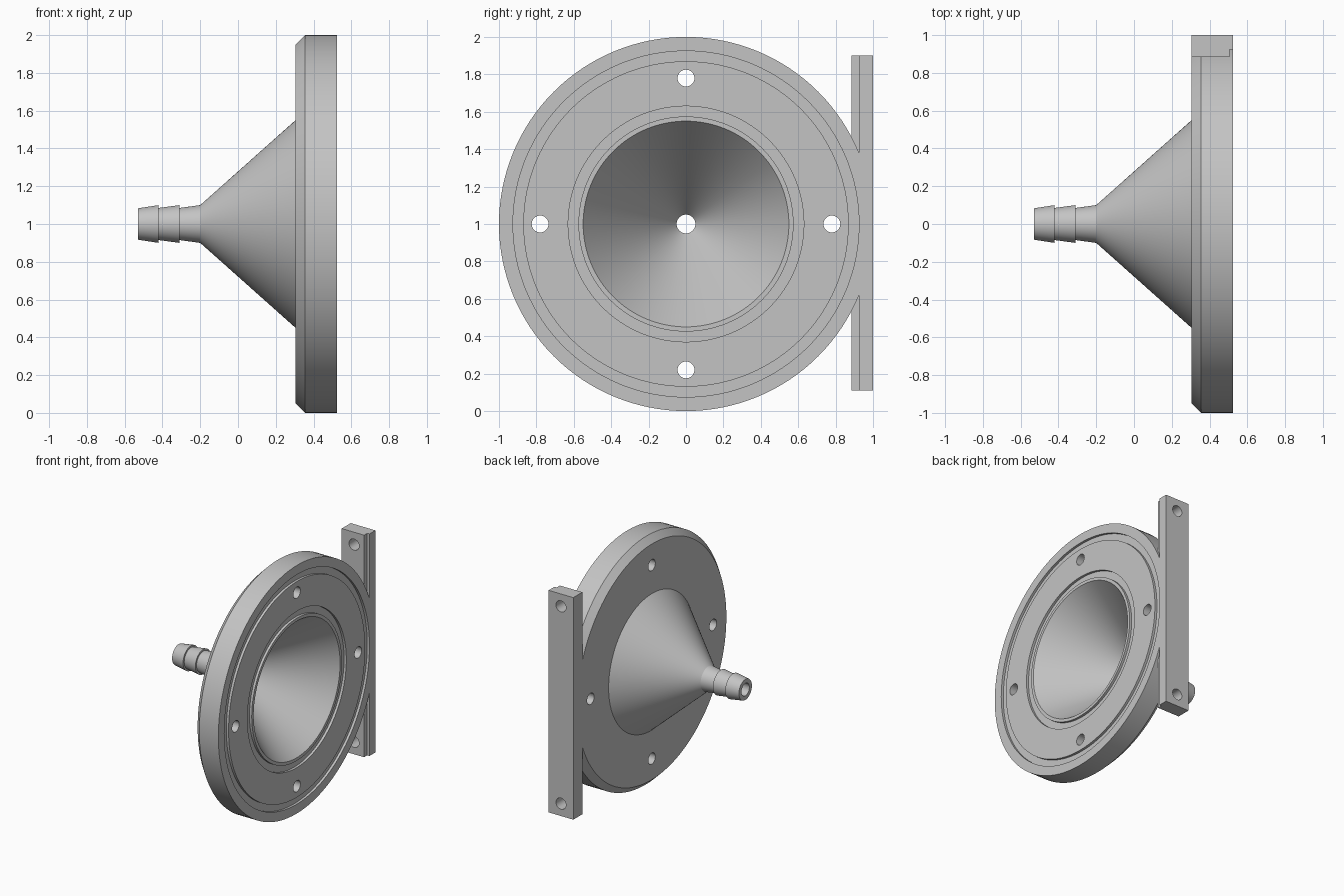
import bpy, bmesh, math
from mathutils import Matrix, Vector

cube = bpy.data.objects.get("Cube")
if cube:
    bpy.data.objects.remove(cube, do_unlink=True)

grey = bpy.data.materials.new("plain_grey")
grey.use_nodes = True
colour = (0.55, 0.55, 0.55, 1)
grey.diffuse_color = colour
grey.node_tree.nodes["Principled BSDF"].inputs["Base Color"].default_value = colour

BACK, FACE = 0.305, 0.525      # flange back and sealing face along x
FLOOR = FACE - 0.02            # bottom of the seal grooves
HOLE = 0.045


def make_object(name, bm):
    bmesh.ops.recalc_face_normals(bm, faces=bm.faces[:])
    mesh = bpy.data.meshes.new(name)
    bm.to_mesh(mesh)
    bm.free()
    mesh.materials.append(grey)
    obj = bpy.data.objects.new(name, mesh)
    bpy.context.collection.objects.link(obj)
    return obj


def revolve(name, profile, steps=128):
    """Spin a closed (x, radius) profile around the x axis at z = 1."""
    bm = bmesh.new()
    verts = [bm.verts.new((x, 0, 1 + r)) for x, r in profile]
    edges = [bm.edges.new((v, verts[i - 1])) for i, v in enumerate(verts)]
    bmesh.ops.spin(bm, geom=verts + edges, cent=(0, 0, 1), axis=(1, 0, 0),
                   angle=math.tau, steps=steps, use_merge=True)
    bmesh.ops.remove_doubles(bm, verts=bm.verts[:], dist=1e-5)
    return make_object(name, bm)


def drill(target, centres, axis):
    """Cut round holes through the target along the given axis."""
    bm = bmesh.new()
    turn = Vector((0, 0, 1)).rotation_difference(axis).to_matrix().to_4x4()
    for c in centres:
        bmesh.ops.create_cone(bm, cap_ends=True, segments=32, radius1=HOLE,
                              radius2=HOLE, depth=0.4,
                              matrix=Matrix.Translation(c) @ turn)
    cutter = make_object(target.name + "_hole_cutter", bm)
    cutter.hide_render = True
    mod = target.modifiers.new("holes", "BOOLEAN")
    mod.operation, mod.solver, mod.object = "DIFFERENCE", "EXACT", cutter
    bpy.context.view_layer.objects.active = target
    bpy.ops.object.modifier_apply(modifier=mod.name)
    bpy.data.objects.remove(cutter, do_unlink=True)


# Hose barbs, funnel, chamfered flange and bore in one turned profile
profile = [(-0.53, 0.05), (-0.53, 0.083), (-0.42, 0.1), (-0.42, 0.085),
           (-0.31, 0.1), (-0.31, 0.085), (-0.2, 0.1),
           (BACK, 0.55), (BACK, 0.95), (BACK + 0.05, 1), (FACE, 1)]
# Two seal grooves on the sealing face
for outer, inner in ((0.925, 0.87), (0.63, 0.575)):
    profile += [(FACE, outer), (FLOOR, outer), (FLOOR, inner), (FACE, inner)]
# Inner cone
profile += [(FACE, 0.55), (-0.12, 0.05)]
flange = revolve("funnel_flange", profile)

# Four bolt holes
middle = (BACK + FACE) / 2
bolts = [Vector((middle, 0.78 * math.cos(a), 1 + 0.78 * math.sin(a)))
         for a in (i * math.pi / 2 for i in range(4))]
drill(flange, bolts, Vector((1, 0, 0)))

# Mounting bar with a stepped front edge, extruded upward
bm = bmesh.new()
section = [(BACK, 0.885), (FLOOR, 0.885), (FLOOR, 0.925),
           (FACE, 0.925), (FACE, 1), (BACK, 1)]
base = bm.faces.new([bm.verts.new((x, y, 0.11)) for x, y in section])
top = bmesh.ops.extrude_face_region(bm, geom=[base])["geom"]
bmesh.ops.translate(bm, vec=(0, 0, 1.79),
                    verts=[g for g in top if isinstance(g, bmesh.types.BMVert)])
bar = make_object("mounting_bar", bm)
drill(bar, [Vector((middle, 0.95, z)) for z in (0.21, 1.8)], Vector((0, 1, 0)))

# Smooth the turned surfaces, keep machined edges sharp
bpy.ops.object.select_all(action="DESELECT")
for obj in (flange, bar):
    obj.select_set(True)
bpy.context.view_layer.objects.active = flange
bpy.ops.object.shade_smooth_by_angle(angle=math.radians(20))
